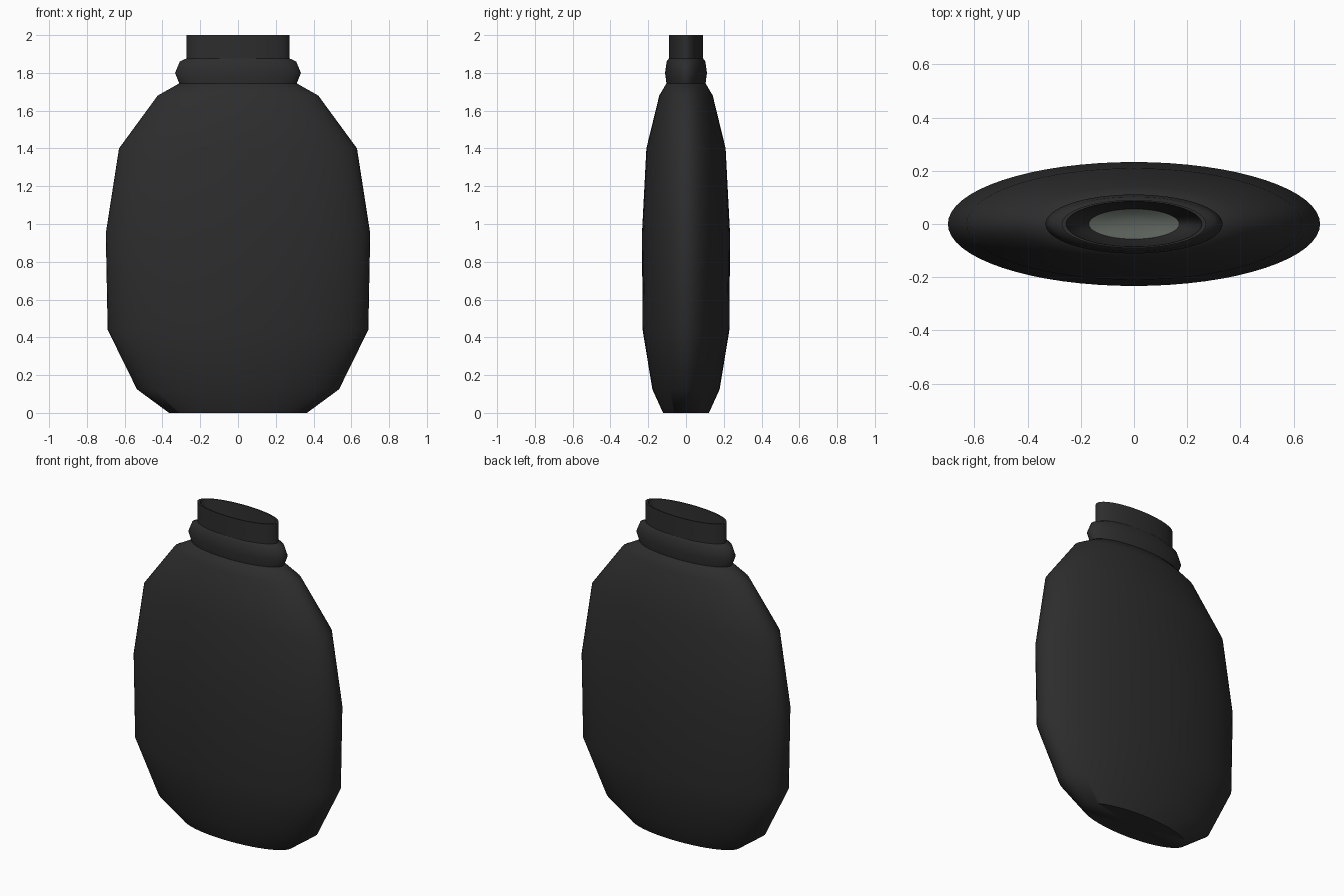
import bpy
import bmesh
import math

cube = bpy.data.objects.get("Cube")
if cube:
    bpy.data.objects.remove(cube, do_unlink=True)

SEGMENTS = 64
FLATTEN = 0.333  # depth of the oval section relative to its width


def material(name, colour):
    mat = bpy.data.materials.new(name)
    mat.use_nodes = True
    mat.diffuse_color = colour
    bsdf = mat.node_tree.nodes["Principled BSDF"]
    bsdf.inputs["Base Color"].default_value = colour
    bsdf.inputs["Roughness"].default_value = 0.6
    return mat


def oval_lathe(name, profile, mat, sharp=50):
    """Spin (radius, height) points into an oval shell; radius 0 closes it."""
    bm = bmesh.new()
    verts = [bm.verts.new((r, 0, z)) for r, z in profile]
    edges = [bm.edges.new(pair) for pair in zip(verts, verts[1:])]
    bmesh.ops.spin(bm, geom=verts + edges, cent=(0, 0, 0), axis=(0, 0, 1),
                   angle=math.tau, steps=SEGMENTS, use_duplicate=False)
    bmesh.ops.remove_doubles(bm, verts=bm.verts, dist=0.0005)
    bmesh.ops.scale(bm, verts=bm.verts, vec=(1, FLATTEN, 1))
    # Profiles run up the outside, so faces must look away from the path's left
    bm.normal_update()
    mesh = bpy.data.meshes.new(name)
    bm.to_mesh(mesh)
    bm.free()
    mesh.materials.append(mat)
    obj = bpy.data.objects.new(name, mesh)
    bpy.context.collection.objects.link(obj)
    bpy.ops.object.select_all(action="DESELECT")
    obj.select_set(True)
    bpy.context.view_layer.objects.active = obj
    bpy.ops.object.shade_smooth_by_angle(angle=math.radians(sharp))
    return obj


black = material("charcoal black", (0.026, 0.026, 0.026, 1))
grey = material("liquid grey green", (0.1, 0.115, 0.1, 1))

# Flask body, from the closed base up to the shoulder
oval_lathe("flask_body", [(0, 0), (0.365, 0), (0.535, 0.125), (0.69, 0.44),
                          (0.70, 0.95), (0.63, 1.40), (0.425, 1.68),
                          (0.31, 1.745), (0.27, 1.75)], black)

# Bulging collar round the foot of the neck
oval_lathe("neck_collar", [(0.27, 1.742), (0.31, 1.742), (0.333, 1.80),
                           (0.308, 1.86), (0.272, 1.877)], black)

# Neck with a thin rim and an inside wall that narrows downwards
oval_lathe("neck", [(0.272, 1.74), (0.272, 2.0), (0.255, 2.0),
                    (0.235, 1.87), (0.21, 1.79), (0.17, 1.72)], black)

# Shallow dished surface of the contents
oval_lathe("contents", [(0.175, 1.72), (0.12, 1.705), (0.06, 1.697),
                        (0, 1.695)], grey)
